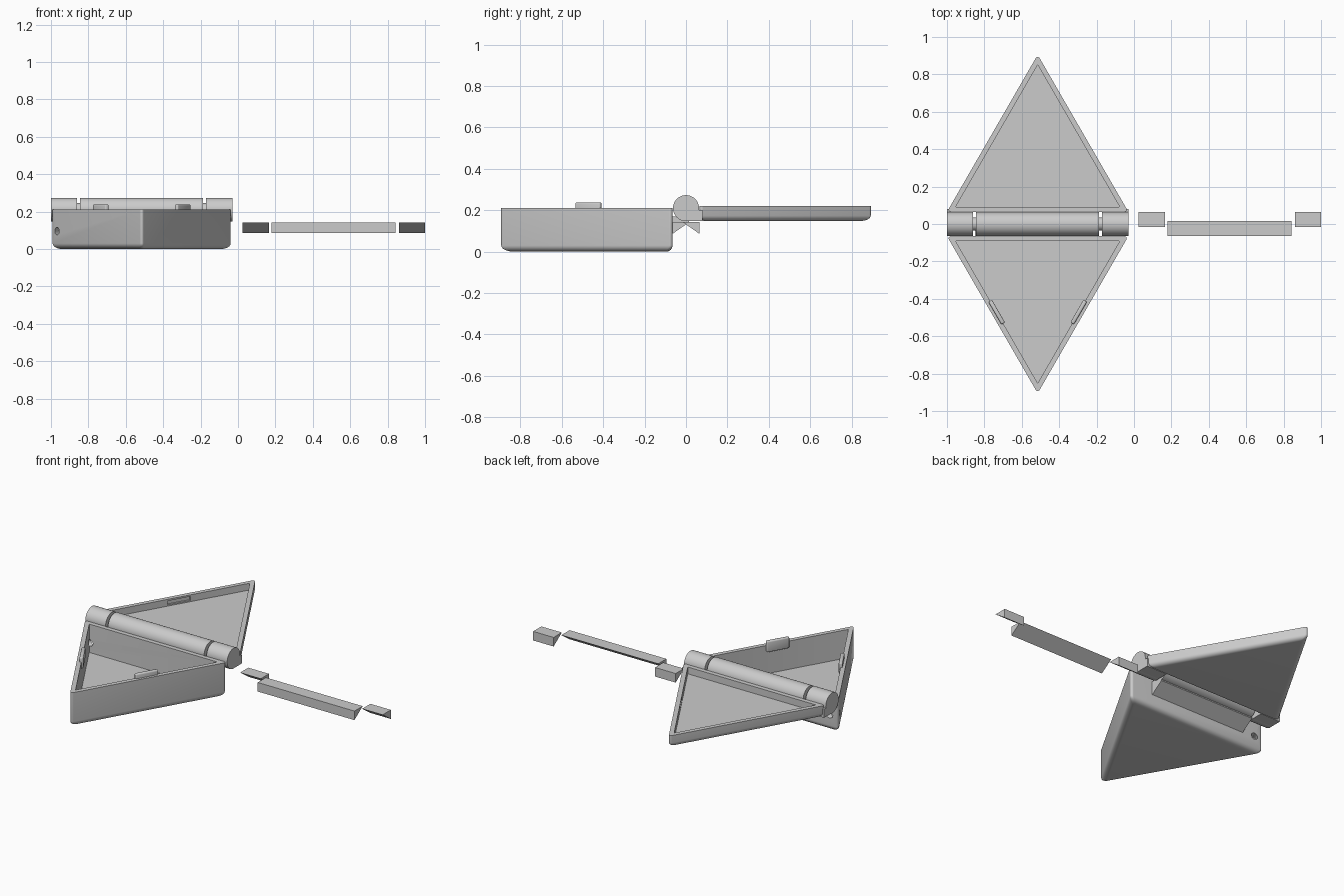
import bpy, bmesh
from math import sin, cos, pi, sqrt, radians
from mathutils import Vector, Matrix

if "Cube" in bpy.data.objects:
    bpy.data.objects.remove(bpy.data.objects["Cube"])

GREY = (0.6, 0.6, 0.6, 1)
grey = bpy.data.materials.new("light_grey")
grey.use_nodes = True
grey.diffuse_color = GREY
grey.node_tree.nodes["Principled BSDF"].inputs["Base Color"].default_value = GREY

SIDE, GAP, WALL = 0.97, 0.065, 0.027
INR = SIDE / (2 * sqrt(3))
CX, AXIS_Z, RAD = -0.515, 0.21, 0.063


def add_object(name, bm, smooth=False):
    bmesh.ops.recalc_face_normals(bm, faces=bm.faces)
    me = bpy.data.meshes.new(name)
    bm.to_mesh(me)
    bm.free()
    me.materials.append(grey)
    ob = bpy.data.objects.new(name, me)
    bpy.context.collection.objects.link(ob)
    if smooth:
        bpy.ops.object.select_all(action="DESELECT")
        ob.select_set(True)
        bpy.context.view_layer.objects.active = ob
        bpy.ops.object.shade_smooth_by_angle(angle=radians(35))
    return ob


def outline(inset, corner, side):
    """Rounded triangle, flat edge at the hinge, apex pointing to side * y."""
    pts = []
    centre = Vector((CX, side * (GAP + INR)))
    for k in range(3):
        a = pi / 2 + k * 2 * pi / 3
        c = Vector((cos(a), sin(a))) * 2 * (INR - inset - corner)
        for i in range(7):
            t = a + (i / 6 - 0.5) * 2 * pi / 3
            p = c + Vector((cos(t), sin(t))) * corner
            pts.append(centre + Vector((p.x, side * p.y)))
    return pts


def tray(name, side, z0, z1, floor, rnd):
    """Hollow triangular tray with a rounded underside."""
    corner = 0.012
    rings = []
    for i in range(7):
        t = i / 6 * pi / 2
        rings.append((rnd * (1 - sin(t)), z0 + rnd * (1 - cos(t))))
    rings += [(0, z1), (WALL, z1), (WALL, floor)]
    bm = bmesh.new()
    loops = [[bm.verts.new((p.x, p.y, z)) for p in
              outline(d, 0.002 if d == WALL else corner, side)] for d, z in rings]
    for a, b in zip(loops, loops[1:]):
        n = len(a)
        for i in range(n):
            bm.faces.new((a[i], a[(i + 1) % n], b[(i + 1) % n], b[i]))
    bm.faces.new(loops[0])
    bm.faces.new(loops[-1])
    return add_object(name, bm, True)


def rod(name, x0, x1, r, z=AXIS_Z):
    bm = bmesh.new()
    m = Matrix.Translation(((x0 + x1) / 2, 0, z)) @ Matrix.Rotation(pi / 2, 4, "Y")
    bmesh.ops.create_cone(bm, cap_ends=True, segments=48, radius1=r, radius2=r,
                          depth=x1 - x0, matrix=m)
    return add_object(name, bm, True)


def prism(name, x0, x1, section):
    """Extrude a (y, z) section along x."""
    bm = bmesh.new()
    f = bm.faces.new([bm.verts.new((x0, y, z)) for y, z in section])
    ext = bmesh.ops.extrude_face_region(bm, geom=[f])
    bmesh.ops.translate(bm, vec=(x1 - x0, 0, 0),
                        verts=[v for v in ext["geom"] if isinstance(v, bmesh.types.BMVert)])
    bm.faces.ensure_lookup_table()
    return add_object(name, bm)


def wall_block(name, side, sx, z0, z1, length, thick, bevel):
    """Block centred on the inner face of a slanted wall."""
    bm = bmesh.new()
    d = INR - WALL
    pos = (CX + sx * d * cos(pi / 6), side * (GAP + INR + d * 0.5), (z0 + z1) / 2)
    m = (Matrix.Translation(pos) @ Matrix.Rotation(sx * side * pi / 6 + (pi if sx < 0 else 0), 4, "Z")
         @ Matrix.Diagonal((thick, length, z1 - z0, 1)))
    bmesh.ops.create_cube(bm, size=1, matrix=m)
    if bevel:
        bmesh.ops.bevel(bm, geom=bm.edges[:], offset=bevel, segments=3, profile=0.5,
                        affect="EDGES", clamp_overlap=True)
    return add_object(name, bm, bool(bevel))


def cut(target, cutter):
    mod = target.modifiers.new("cut", "BOOLEAN")
    mod.operation, mod.solver, mod.object = "DIFFERENCE", "EXACT", cutter
    cutter.hide_render = True
    cutter.hide_viewport = True
    cutter.display_type = "WIRE"


# Trays
base = tray("base_tray", -1, 0, 0.21, 0.035, 0.03)
lid = tray("lid_tray", 1, 0.148, 0.22, 0.178, 0.026)

# Snap clips on the base and matching recesses in the lid
for sx, word in ((-1, "right"), (1, "left")):
    wall_block("clip_" + word, -1, sx, 0.17, 0.238, 0.14, 0.022, 0.007)
    cut(lid, wall_block("recess_cutter_" + word, 1, sx, 0.186, 0.21, 0.14, 0.022, 0))

# Cord hole through the right corner of the base
bm = bmesh.new()
hole = Vector((-0.95, -0.09, 0.095))
turn = Vector((0.5, 0.866, 0)).to_track_quat("Z", "Y").to_matrix().to_4x4()
bmesh.ops.create_cone(bm, cap_ends=True, segments=24, radius1=0.02, radius2=0.02,
                      depth=0.16, matrix=Matrix.Translation(hole) @ turn)
cut(base, add_object("cord_hole_cutter", bm))

# Hinge barrel: three knuckles on a thin pin
KNUCKLES = (("right", -1, -0.862), ("middle", -0.845, -0.188), ("left", -0.171, -0.03))
for word, x0, x1 in KNUCKLES:
    rod("hinge_knuckle_" + word, x0, x1, RAD)
    if word != "middle":
        prism("lid_arm_" + word, x0, x1, [(0, 0.148), (0.08, 0.148), (0.08, 0.2), (0, 0.2)])
rod("hinge_pin", -0.9, -0.13, 0.035)

# Ramp that carries the middle knuckle, and the loose wedges beside the box
RAMP = [(-GAP, 0.086), (0.015, 0.142), (-GAP, 0.142)]
prism("knuckle_ramp", -0.85, -0.188, [RAMP[0], RAMP[1], (0.015, 0.17), (-GAP, 0.17)])
for word, x0, x1 in (("right", 0.025, 0.166), ("middle", 0.18, 0.842), ("left", 0.86, 1)):
    flip = 1 if word == "middle" else -1
    prism("loose_wedge_" + word, x0, x1, [(flip * y, z) for y, z in RAMP])
